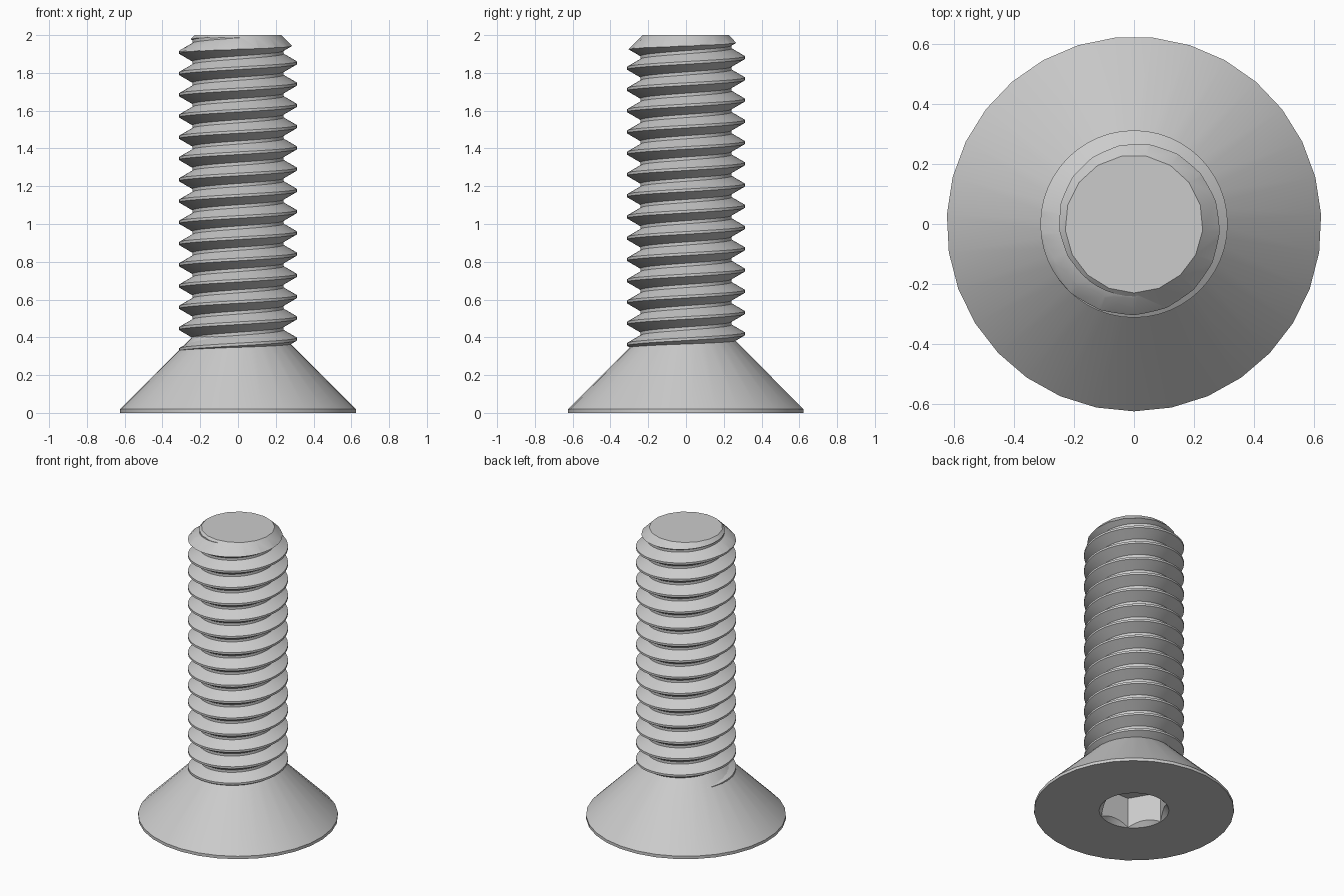
import bpy, bmesh
from math import pi, cos, sin

cube = bpy.data.objects.get("Cube")
if cube:
    bpy.data.objects.remove(cube, do_unlink=True)

# Single steel colour
STEEL = (0.6, 0.6, 0.6, 1.0)
steel = bpy.data.materials.new("steel_grey")
steel.use_nodes = True
steel.diffuse_color = STEEL
steel.node_tree.nodes["Principled BSDF"].inputs["Base Color"].default_value = STEEL


def make_object(name, bm):
    bmesh.ops.recalc_face_normals(bm, faces=bm.faces)
    mesh = bpy.data.meshes.new(name)
    bm.to_mesh(mesh)
    bm.free()
    mesh.materials.append(steel)
    obj = bpy.data.objects.new(name, mesh)
    bpy.context.collection.objects.link(obj)
    return obj


def lathe(name, profile, sides, start=-pi / 2):
    """Closed solid of revolution from (radius, z) points."""
    bm = bmesh.new()
    rings = []
    for r, z in profile:
        angles = [start + 2 * pi * i / sides for i in range(sides)]
        rings.append([bm.verts.new((r * cos(a), r * sin(a), z)) for a in angles])
    for low, high in zip(rings, rings[1:]):
        for i in range(sides):
            k = (i + 1) % sides
            bm.faces.new((low[i], low[k], high[k], high[i]))
    bm.faces.new(rings[0][::-1])
    bm.faces.new(rings[-1])
    return make_object(name, bm)


def boolean(obj, cutter, operation):
    """Apply a boolean and discard its cutter."""
    cutter.hide_render = True
    mod = obj.modifiers.new("cut", "BOOLEAN")
    mod.operation, mod.solver, mod.object = operation, "EXACT", cutter
    graph = bpy.context.evaluated_depsgraph_get()
    mesh = bpy.data.meshes.new_from_object(obj.evaluated_get(graph))
    obj.modifiers.clear()
    obj.data = mesh
    bpy.data.objects.remove(cutter, do_unlink=True)


def helical_thread(name, major, minor, pitch, z_start, turns, steps):
    """Right-handed thread with flat crests, capped at both ends."""
    bm = bmesh.new()
    half_crest = pitch / 16
    half_root = half_crest + (major - minor) * 0.577
    section = [(minor, -half_root), (major, -half_crest),
               (major, half_crest), (minor, half_root)]
    rows = []
    for s in range(turns * steps + 1):
        a, z = 2 * pi * s / steps, z_start + pitch * s / steps
        rows.append([bm.verts.new((r * cos(a), r * sin(a), z + dz)) for r, dz in section])
    for s in range(turns * steps):
        here, ahead = rows[s], rows[s + 1]
        for i in range(3):
            bm.faces.new((here[i], ahead[i], ahead[i + 1], here[i + 1]))
        if s + steps < turns * steps:
            above, above_next = rows[s + steps], rows[s + steps + 1]
            bm.faces.new((here[3], ahead[3], above_next[0], above[0]))
    # Close each open end with a fan to the axis
    rim = [e for e in bm.edges if e.is_boundary]
    z_end = z_start + pitch * turns
    bottom = bm.verts.new((0, 0, z_start))
    top = bm.verts.new((0, 0, z_end))
    for e in rim:
        mid = (e.verts[0].co.z + e.verts[1].co.z) / 2
        apex = bottom if mid < (z_start + z_end) / 2 else top
        bm.faces.new((e.verts[0], e.verts[1], apex))
    return make_object(name, bm)


# Countersunk head with a chamfered hexagonal socket underneath
head = lathe("countersunk_head",
             [(0.625, 0), (0.625, 0.02), (0.225, 0.42)], 31)
boolean(head, lathe("socket_cutter", [(0.2165, -0.1), (0.2165, 0.21)], 6, 0), "DIFFERENCE")
boolean(head, lathe("socket_chamfer_cutter", [(0.268, -0.05), (0.178, 0.04)], 48), "DIFFERENCE")

# Threaded shank, trimmed to a chamfered flat tip
shank = helical_thread("threaded_shank", 0.3125, 0.2415, 0.1125, 0.278, 17, 48)
boolean(shank, lathe("tip_trimmer", [(0.5, 0.1), (0.5, 1.73), (0.23, 2.0)], 17), "INTERSECT")

# Smooth round surfaces, keep creases
bpy.ops.object.select_all(action="DESELECT")
for part in (head, shank):
    part.select_set(True)
bpy.context.view_layer.objects.active = head
bpy.ops.object.shade_smooth_by_angle(angle=0.5)
